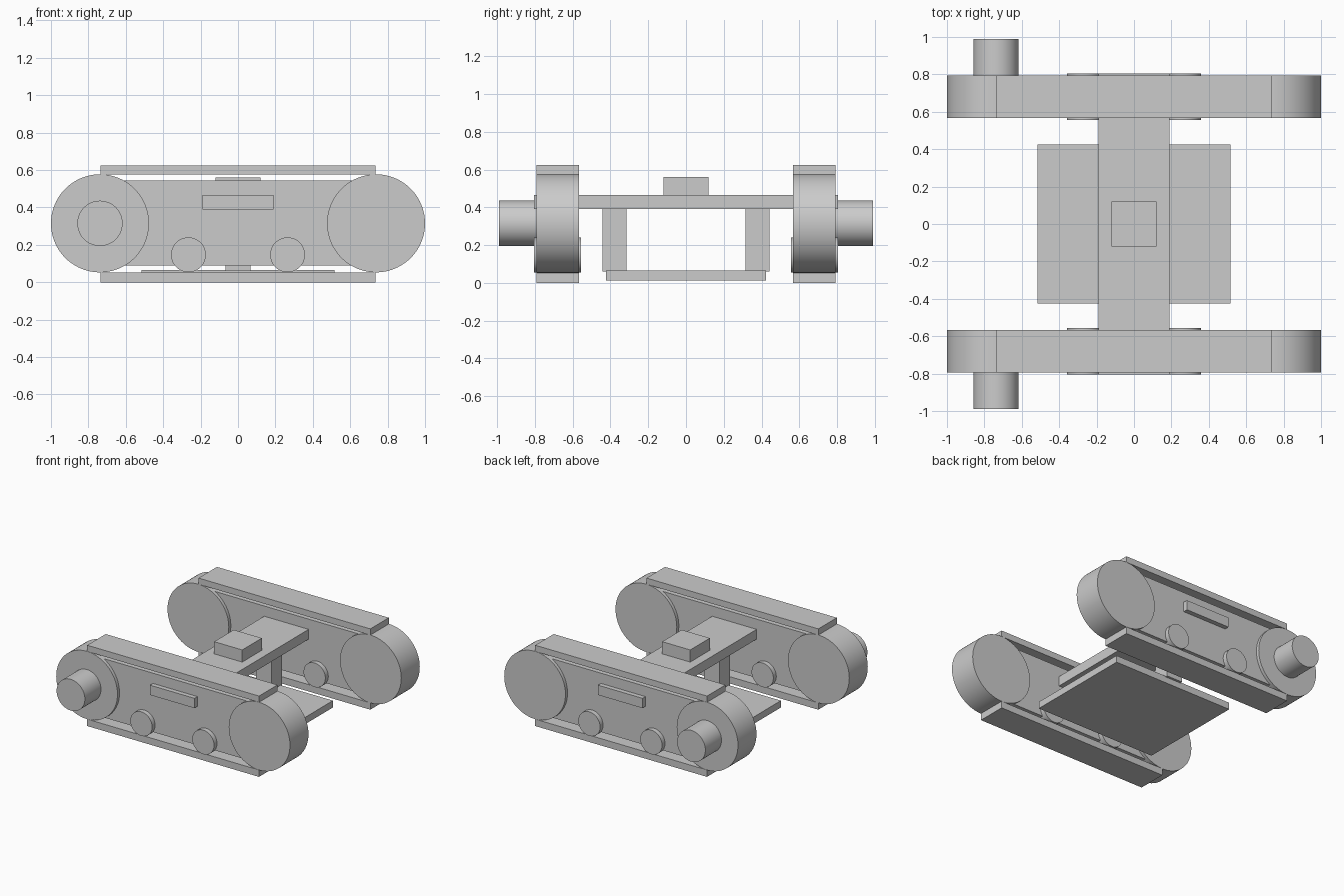
import bpy
import math

default = bpy.data.objects.get("Cube")
if default:
    bpy.data.objects.remove(default, do_unlink=True)

grey = bpy.data.materials.new("plain_grey")
grey.use_nodes = True
grey.diffuse_color = (0.6, 0.6, 0.6, 1)
grey.node_tree.nodes["Principled BSDF"].inputs["Base Color"].default_value = (0.6, 0.6, 0.6, 1)


def block(name, x, y, z):
    """Box spanning the given (low, high) ranges."""
    spans = (x, y, z)
    bpy.ops.mesh.primitive_cube_add(size=1, location=[(a + b) / 2 for a, b in spans])
    obj = bpy.context.object
    obj.name = name
    obj.scale = [b - a for a, b in spans]
    bpy.ops.object.transform_apply(location=False, rotation=False, scale=True)
    obj.data.materials.append(grey)
    return obj


def disc(name, x, z, radius, y):
    """Cylinder lying along y between the given (low, high) range."""
    bpy.ops.mesh.primitive_cylinder_add(
        vertices=96, radius=radius, depth=y[1] - y[0],
        location=(x, (y[0] + y[1]) / 2, z), rotation=(math.pi / 2, 0, 0))
    obj = bpy.context.object
    obj.name = name
    obj.data.materials.append(grey)
    bpy.ops.object.shade_smooth_by_angle(angle=math.radians(30))
    return obj


WHEEL_X, WHEEL_Z, WHEEL_R = 0.738, 0.315, 0.262

# Track units, one at the front and one at the back
for side, label in ((-1, "front"), (1, "back")):
    def span(a, b):
        return tuple(sorted((side * a, side * b)))

    width = span(0.567, 0.793)
    block(label + "_track_frame", (-WHEEL_X, WHEEL_X), span(0.592, 0.768), (0.09, 0.545))
    block(label + "_upper_track", (-0.735, 0.735), width, (0.577, 0.625))
    block(label + "_lower_track", (-0.735, 0.735), width, (0, 0.053))
    for x, end in ((-1, "right"), (1, "left")):
        disc(f"{label}_{end}_wheel", x * WHEEL_X, WHEEL_Z, WHEEL_R, width)
        disc(f"{label}_{end}_roller", x * 0.265, 0.147, 0.093, span(0.556, 0.804))
    disc(label + "_drive_axle", -WHEEL_X, WHEEL_Z, 0.121, span(0.70, 0.99))
    # Hanger between the cross beam and the floor
    block(label + "_hanger", (-0.068, 0.068), span(0.315, 0.442), (0.06, 0.395))

# Centre parts
block("cross_beam", (-0.19, 0.19), (-0.804, 0.804), (0.39, 0.466))
block("top_box", (-0.12, 0.12), (-0.12, 0.12), (0.46, 0.56))
block("floor_plate", (-0.515, 0.515), (-0.424, 0.424), (0.013, 0.066))
